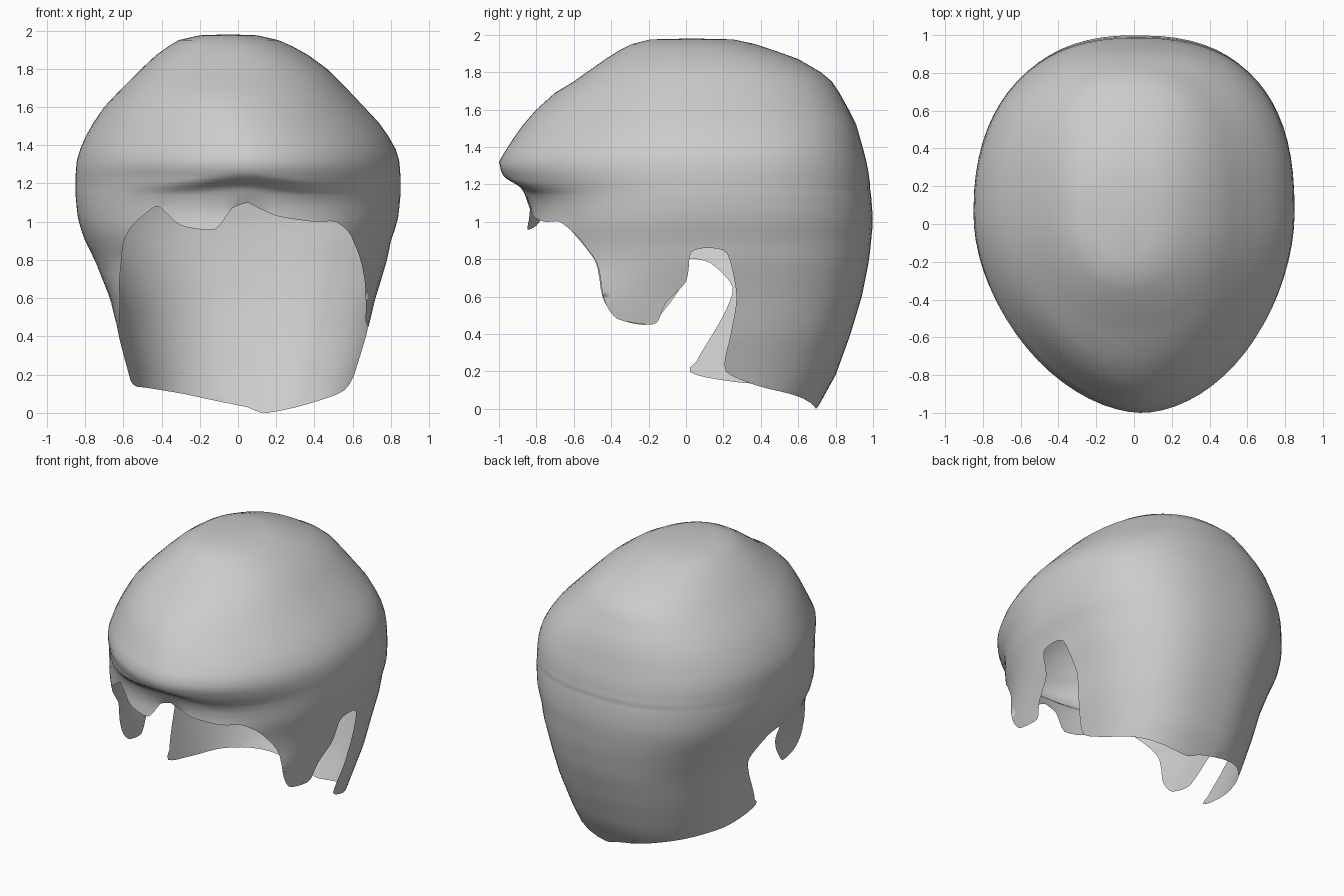
import bpy, bmesh, math
from mathutils import Vector
from mathutils.geometry import delaunay_2d_cdt

if "Cube" in bpy.data.objects:
    bpy.data.objects.remove(bpy.data.objects["Cube"])

# Shell profile: height, half width, front y, back y, sideways shift
PROFILE = [
    (0.00, 0.54, -0.84, 0.70, .02), (0.18, 0.585, -0.84, 0.80, .02), (0.40, 0.65, -0.85, 0.88, .025),
    (0.60, 0.695, -0.86, 0.94, .025), (0.80, 0.765, -0.86, 0.98, .015), (0.90, 0.80, -0.86, 0.99, 0),
    (1.00, 0.835, -0.88, 1.00, 0), (1.10, 0.847, -0.91, 0.993, 0), (1.14, 0.85, -0.93, 0.99, 0),
    (1.17, 0.85, -0.945, 0.985, 0), (1.20, 0.85, -0.958, 0.985, 0), (1.23, 0.85, -0.97, 0.98, 0),
    (1.27, 0.848, -0.988, 0.975, 0), (1.32, 0.843, -1.00, 0.965, 0), (1.38, 0.825, -0.965, 0.95, 0),
    (1.45, 0.79, -0.92, 0.93, -.005), (1.52, 0.745, -0.87, 0.91, -.01), (1.60, 0.68, -0.80, 0.87, -.02),
    (1.69, 0.595, -0.70, 0.82, -.02), (1.75, 0.535, -0.60, 0.78, -.02), (1.80, 0.485, -0.53, 0.72, -.02),
    (1.87, 0.40, -0.43, 0.60, -.03), (1.92, 0.32, -0.35, 0.46, -.04), (1.95, 0.26, -0.29, 0.37, -.05),
    (1.975, 0.15, -0.19, 0.25, -.05)]

# Lower hem, counter-clockwise from the front middle
HEM_RIGHT = [
    (.05, -.86, 1.10), (.2, -.84, 1.03), (.4, -.78, 1.0), (.52, -.7, 1.0), (.6, -.6, .93),
    (.65, -.48, .78), (.66, -.43, .58), (.66, -.36, .48), (.68, -.2, .45), (.69, -.15, .47),
    (.7, -.1, .57), (.74, 0, .68), (.78, .02, .82), (.79, .1, .86), (.78, .22, .83),
    (.71, .27, .6), (.67, .24, .4), (.6, .21, .2), (.57, .4, .12), (.45, .6, .07), (.15, .7, 0)]
HEM_LEFT = [
    (0, .75, .04), (-.3, .7, .1), (-.48, .5, .13), (-.56, .3, .14), (-.57, .06, .18),
    (-.59, .07, .28), (-.64, .2, .5), (-.68, .25, .65), (-.74, .13, .78), (-.74, .01, .8),
    (-.71, 0, .7), (-.67, -.1, .55), (-.64, -.2, .45), (-.62, -.36, .48), (-.62, -.45, .6),
    (-.62, -.5, .8), (-.58, -.62, .95), (-.5, -.7, 1.03), (-.42, -.77, 1.08),
    (-.3, -.82, .98), (-.12, -.86, .96), (-.03, -.86, 1.07)]

CENTRE, SCALE, COLUMNS, TURN = 0.05, 0.8, 72, 2 * math.pi


def ramp(z, a, b):
    t = min(max((z - a) / (b - a), 0), 1)
    return t * t * (3 - 2 * t)


def section(z, right, back):
    """Half width, depth, sideways shift and roundness of one quarter."""
    z = min(max(z, PROFILE[0][0]), PROFILE[-1][0])
    for a, b in zip(PROFILE, PROFILE[1:]):
        if z <= b[0]:
            t = (z - a[0]) / (b[0] - a[0])
            w, f, k, shift = (a[i] + (b[i] - a[i]) * t for i in (1, 2, 3, 4))
            break
    if back:
        power = 2.3
        if right:
            power += 0.1 * (1 - ramp(z, 0.4, 1.1)) + 0.23 * (1 - ramp(z, 1.4, 1.8))
        return w, k - CENTRE, shift, power
    power = 2.9 - 0.85 * ramp(z, 0.5, 0.82) - 0.22 * ramp(z, 0.9, 1.2) + 0.28 * ramp(z, 1.5, 1.85)
    return w, CENTRE - f, shift, power


def signed_power(v, p):
    return math.copysign(abs(v) ** p, v)


def angle_of(x, y, z):
    w, d, shift, n = section(z, x > 0, y > CENTRE)
    return math.atan2(signed_power((y - CENTRE) / d, n / 2), signed_power((x - shift) / w, n / 2))


def point_at(angle, z):
    s, c = math.sin(angle), math.cos(angle)
    w, d, shift, n = section(z, c > 0, s > 0)
    x = shift + w * signed_power(c, 2 / n)
    y = CENTRE + d * signed_power(s, 2 / n)
    front = max(0, -s)
    # Brow leans a little to the right, with a groove tucked under its middle
    x += 0.04 * front ** 2 * ramp(z, 1.1, 1.25) * (1 - ramp(z, 1.4, 1.6))
    lift = 0.045 * (front ** 16 - 0.7)
    y += 0.07 * front ** 6 * ramp(z, 0.9, 1.1) * (1 - ramp(z - lift, 1.16, 1.235))
    return x, y, z


# Hem as unwrapped angle and height
keys = []
for p in HEM_RIGHT + HEM_LEFT:
    a = angle_of(*p)
    if keys:
        a += TURN * round((keys[-1][0] - a) / TURN)
    keys.append((a, p[2]))
start = keys[0][0]
keys.append((start + TURN, keys[0][1]))

# Flat outline of the unrolled shell: hem, far seam, crown, near seam
hem = []
for i in range(len(keys) - 1):
    p0, p1, p2 = keys[max(i - 1, 0)], keys[i], keys[i + 1]
    p3 = keys[min(i + 2, len(keys) - 1)]
    for k in range(4):
        t = k / 4
        # Half-strength rounded curve through the keys
        hem.append(tuple(
            b + (c - b) * (3 * t * t - 2 * t ** 3)
            + 0.35 * ((c - a) * (t ** 3 - 2 * t * t + t) + (d - b) * (t ** 3 - t * t))
            for a, b, c, d in zip(p0, p1, p2, p3)))
hem.append(keys[-1])
levels = [z / 100 for z in range(6, 112, 6)] + [p[0] for p in PROFILE if p[0] > 1.12]
levels = sorted(levels + [1.155, 1.185, 1.215, 1.25])
seam = [z for z in levels if z > keys[0][1] + 0.005]
angles = [start + TURN * i / COLUMNS for i in range(COLUMNS + 1)]
outline = hem + [(angles[-1], z) for z in seam]
outline += [(a, seam[-1]) for a in reversed(angles[1:-1])]
outline += [(angles[0], z) for z in reversed(seam)]


def clear_of_hem(a, z):
    return all(math.hypot((a - h[0]) * SCALE, z - h[1]) > 0.022 for h in hem)


inner = [(a, z) for z in levels[:-1] for a in angles[1:-1] if z > 1.12 or clear_of_hem(a, z)]
flat = [Vector((a * SCALE, z)) for a, z in outline + inner]
count = len(outline)
verts, _, faces, *_ = delaunay_2d_cdt(
    flat, [(i, (i + 1) % count) for i in range(count)], [list(range(count))], 1, 1e-5)

# Roll the sheet up into the shell and close the crown
bm = bmesh.new()
skin = [bm.verts.new(point_at(v.x / SCALE, v.y)) for v in verts]
for f in faces:
    bm.faces.new([skin[i] for i in f])
bmesh.ops.remove_doubles(bm, verts=bm.verts[:], dist=0.0008)
crown = [e for e in bm.edges if e.is_boundary and min(v.co.z for v in e.verts) > 1.97]
top = bm.verts.new((-0.05, 0.03, 1.98))
for e in crown:
    bm.faces.new((e.verts[0], e.verts[1], top))
bmesh.ops.delete(bm, geom=[v for v in bm.verts if not v.link_faces], context='VERTS')
bmesh.ops.recalc_face_normals(bm, faces=bm.faces[:])

mesh = bpy.data.meshes.new("hair_shell")
bm.to_mesh(mesh)
bm.free()
shell = bpy.data.objects.new("hair_shell", mesh)
bpy.context.collection.objects.link(shell)

grey = bpy.data.materials.new("plain grey")
grey.diffuse_color = (0.6, 0.6, 0.6, 1)
grey.use_nodes = True
grey.node_tree.nodes["Principled BSDF"].inputs["Base Color"].default_value = grey.diffuse_color
mesh.materials.append(grey)

# Smooth shading
bpy.context.view_layer.objects.active = shell
shell.select_set(True)
bpy.ops.object.shade_smooth()
